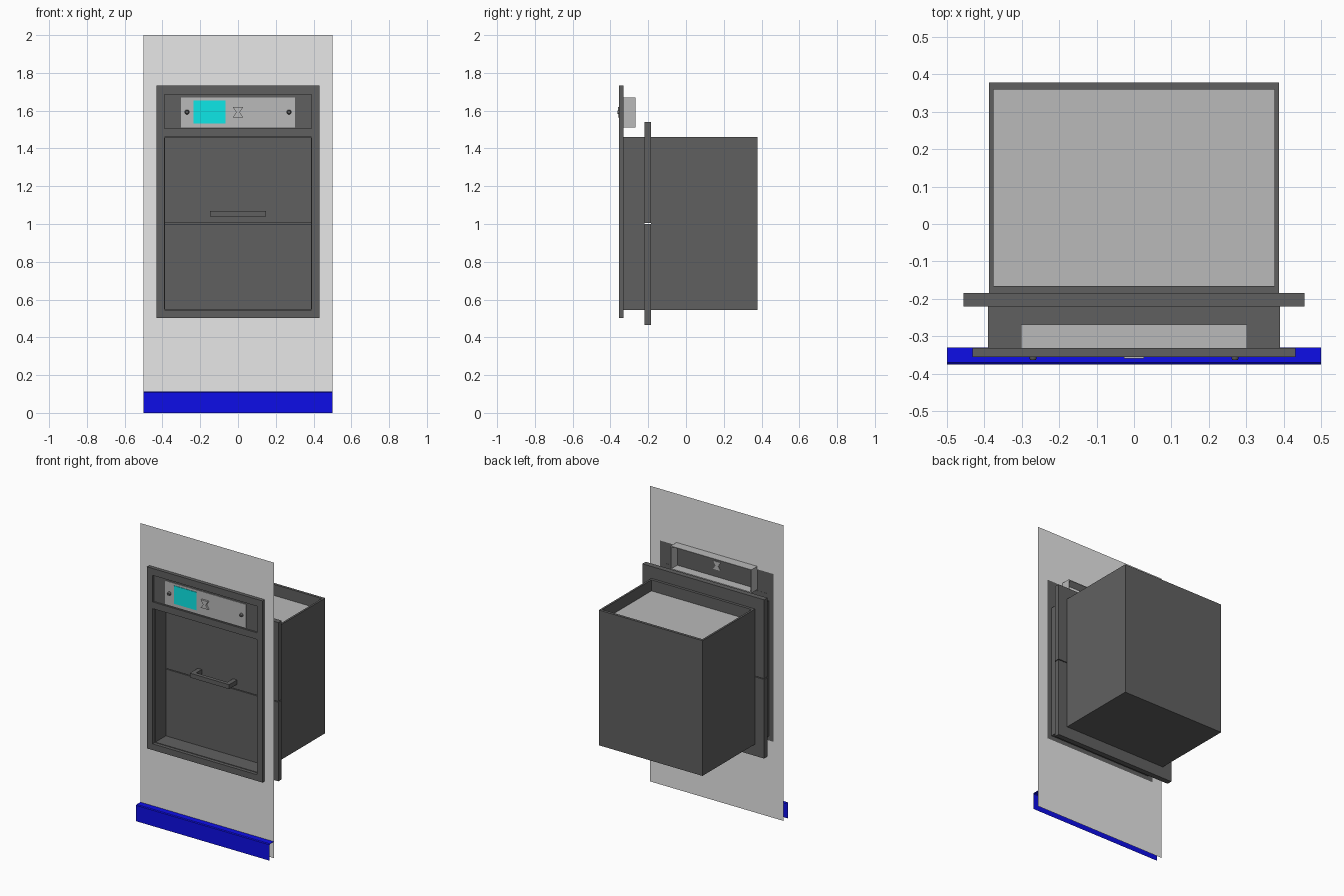
import bpy, bmesh, math

if "Cube" in bpy.data.objects:
    bpy.data.objects.remove(bpy.data.objects["Cube"])


def material(name, rgb):
    m = bpy.data.materials.new(name)
    m.diffuse_color = (*rgb, 1)
    m.use_nodes = True
    m.node_tree.nodes["Principled BSDF"].inputs["Base Color"].default_value = m.diffuse_color
    return m


DARK = material("dark grey", (0.118, 0.118, 0.118))
GREY = material("mid grey", (0.49, 0.49, 0.49))
WHITE = material("white", (0.95, 0.95, 0.95))
BLUE = material("blue", (0.005, 0.005, 0.95))
CYAN = material("cyan", (0.005, 1.0, 1.0))


def finish(name, bm, mat, normals=True):
    if normals:
        bmesh.ops.recalc_face_normals(bm, faces=bm.faces)
    me = bpy.data.meshes.new(name)
    bm.to_mesh(me)
    bm.free()
    me.materials.append(mat)
    ob = bpy.data.objects.new(name, me)
    bpy.context.collection.objects.link(ob)
    return ob


def add_box(bm, x0, x1, y0, y1, z0, z1):
    vs = bmesh.ops.create_cube(bm, size=1)["verts"]
    for v in vs:
        v.co = ((x0 + x1) / 2 + v.co.x * (x1 - x0),
                (y0 + y1) / 2 + v.co.y * (y1 - y0),
                (z0 + z1) / 2 + v.co.z * (z1 - z0))


def boxes(name, mat, *dims):
    bm = bmesh.new()
    for d in dims:
        add_box(bm, *d)
    return finish(name, bm, mat)


def sheet(name, mat, y, xs, zs, holes=(), depth=0):
    """Upright sheet on a grid of x and z cuts, leaving out hole cells."""
    bm = bmesh.new()
    grid = [[bm.verts.new((x, y, z)) for x in xs] for z in zs]
    for j in range(len(zs) - 1):
        for i in range(len(xs) - 1):
            if (i, j) not in holes:
                bm.faces.new((grid[j][i], grid[j][i + 1],
                              grid[j + 1][i + 1], grid[j + 1][i]))
    if depth:
        ext = bmesh.ops.extrude_face_region(bm, geom=bm.faces[:], use_keep_orig=True)
        moved = [g for g in ext["geom"] if isinstance(g, bmesh.types.BMVert)]
        bmesh.ops.translate(bm, verts=moved, vec=(0, depth, 0))
    return finish(name, bm, mat, normals=depth > 0)


def prism(name, mat, points, y0, y1):
    bm = bmesh.new()
    f = bm.faces.new([bm.verts.new((x, y0, z)) for x, z in points])
    ext = bmesh.ops.extrude_face_region(bm, geom=[f], use_keep_orig=True)
    moved = [g for g in ext["geom"] if isinstance(g, bmesh.types.BMVert)]
    bmesh.ops.translate(bm, verts=moved, vec=(0, y1 - y0, 0))
    return finish(name, bm, mat)


# Wall panel with a cut-out behind the frame
sheet("wall_panel", WHITE, -0.330, (-0.5, -0.425, 0.425, 0.5),
      (0, 0.515, 1.65, 2.0), {(1, 1)})

# Blue skirting: an open-ended folded strip
bm = bmesh.new()
rows = [[bm.verts.new((x, y, z)) for x in (-0.5, 0.5)]
        for y, z in ((-0.375, 0), (-0.375, 0.107), (-0.37, 0.112), (-0.33, 0.112))]
for a, b in zip(rows, rows[1:]):
    bm.faces.new((a[0], a[1], b[1], b[0]))
finish("skirting", bm, BLUE, normals=False)

# Front frame with door and control openings
sheet("front_frame", DARK, -0.355, (-0.432, -0.39, 0.39, 0.432),
      (0.503, 0.545, 1.46, 1.505, 1.685, 1.732), {(1, 1), (1, 3)}, 0.024)
boxes("control_backing", DARK, (-0.39, 0.39, -0.343, -0.332, 1.505, 1.685))

# Control plate, display, knobs and emblem
boxes("control_plate", GREY, (-0.302, 0.302, -0.347, -0.343, 1.512, 1.67))
boxes("display", CYAN, (-0.235, -0.066, -0.350, -0.347, 1.533, 1.655))
bm = bmesh.new()
for x in (-0.27, 0.27):
    ring = bmesh.ops.create_cone(bm, cap_ends=True, segments=16, radius1=0.013,
                                 radius2=0.008, depth=0.018)["verts"]
    for v in ring:
        v.co = (x + v.co.x, -0.354 - v.co.z, 1.592 + v.co.y)
finish("knobs", bm, DARK)
prism("hourglass_badge", GREY,
      [(-0.027, 1.565), (0.027, 1.565), (0.01, 1.592), (0.027, 1.62),
       (-0.027, 1.62), (-0.01, 1.592)], -0.36, -0.329)

# Open-backed housing behind the controls
boxes("control_housing", GREY,
      (-0.302, -0.297, -0.331, -0.268, 1.512, 1.67),
      (0.297, 0.302, -0.331, -0.268, 1.512, 1.67),
      (-0.297, 0.297, -0.331, -0.268, 1.665, 1.67),
      (-0.297, 0.297, -0.331, -0.268, 1.512, 1.517))

# Sleeve between the frame and the doors
boxes("front_sleeve", DARK,
      (-0.39, -0.386, -0.332, -0.22, 0.545, 1.46),
      (0.386, 0.39, -0.332, -0.22, 0.545, 1.46),
      (-0.386, 0.386, -0.332, -0.22, 1.456, 1.46),
      (-0.386, 0.386, -0.332, -0.22, 0.545, 0.549))

# Two stacked door plates with a thin gap
boxes("upper_door", DARK, (-0.456, 0.456, -0.22, -0.184, 1.006, 1.54))
boxes("lower_door", DARK, (-0.456, 0.456, -0.22, -0.184, 0.466, 1.001))

# Door handle: a bar on two posts
boxes("door_handle", DARK,
      (-0.147, 0.147, -0.305, -0.28, 1.04, 1.07),
      (-0.147, -0.117, -0.28, -0.22, 1.04, 1.07),
      (0.117, 0.147, -0.28, -0.22, 1.04, 1.07))

# Rear bin, open at the top
boxes("rear_bin", DARK,
      (-0.388, -0.375, -0.184, 0.378, 0.545, 1.46),
      (0.375, 0.388, -0.184, 0.378, 0.545, 1.46),
      (-0.375, 0.375, 0.36, 0.378, 0.545, 1.46),
      (-0.375, 0.375, -0.184, -0.166, 0.545, 1.46),
      (-0.375, 0.375, -0.166, 0.36, 0.545, 0.56))
boxes("bin_liner", GREY, (-0.375, 0.375, -0.166, 0.36, 1.375, 1.385))
